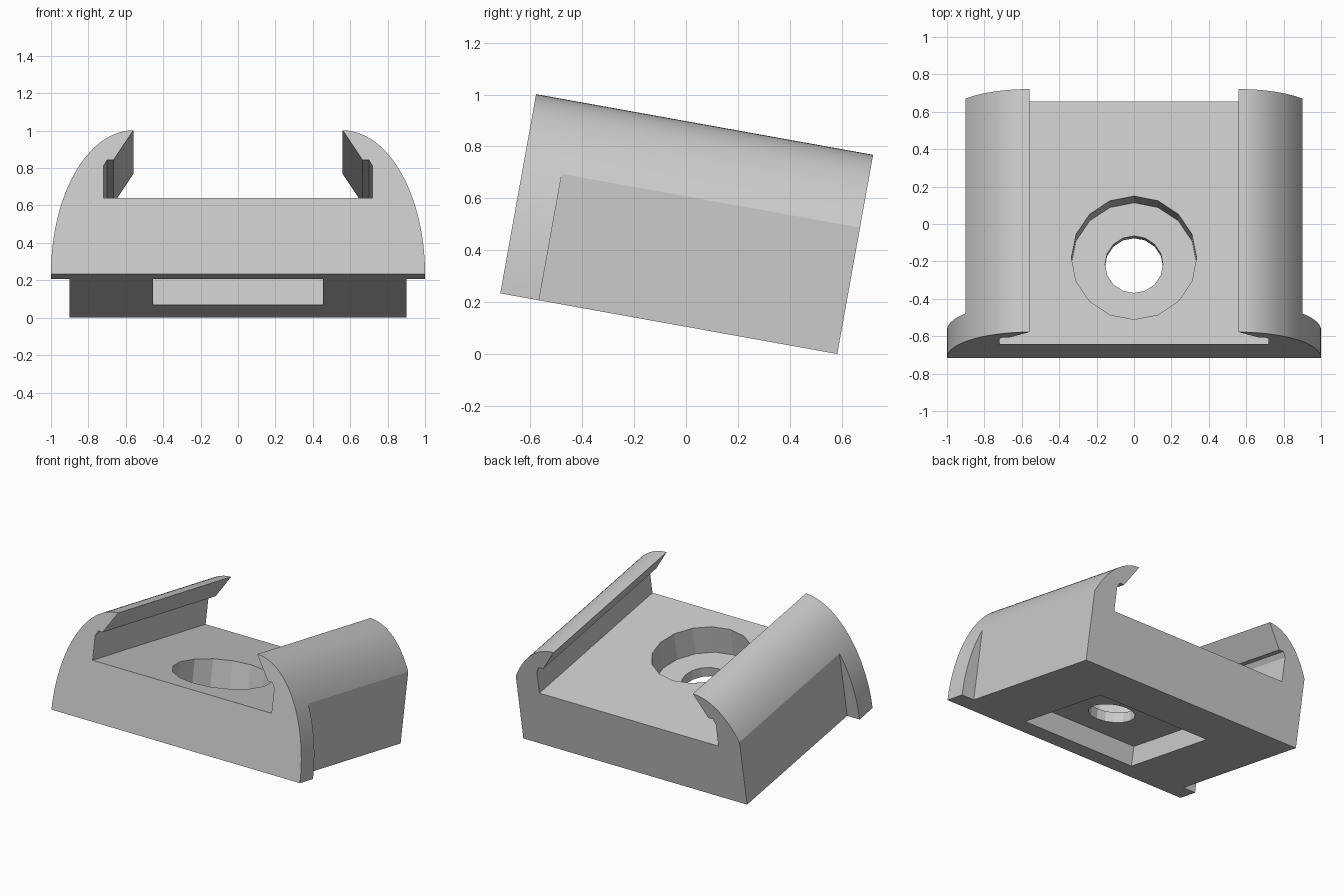
import bpy, bmesh, math
from mathutils import Matrix, Vector

cube = bpy.data.objects.get("Cube")
if cube:
    bpy.data.objects.remove(cube, do_unlink=True)

LENGTH, FLANGE, BODY_X = 1.32, 0.152, 0.9
TILT = math.radians(-10.2)

grey = bpy.data.materials.new("plain grey")
grey.use_nodes = True
colour = (0.6, 0.6, 0.6, 1)
grey.diffuse_color = colour
grey.node_tree.nodes["Principled BSDF"].inputs["Base Color"].default_value = colour


def make_object(name, bm):
    bmesh.ops.recalc_face_normals(bm, faces=bm.faces)
    mesh = bpy.data.meshes.new(name)
    bm.to_mesh(mesh)
    bm.free()
    mesh.materials.append(grey)
    obj = bpy.data.objects.new(name, mesh)
    bpy.context.collection.objects.link(obj)
    return obj


# Cross-section: elliptical outer side, then the pointed lip and undercut channel
clip = math.acos((BODY_X - 0.56) / 0.44)
angles = sorted([math.radians(90 * i / 24) for i in range(25)] + [clip])
half = [(0.56 + 0.44 * math.cos(a), 0.78 * math.sin(a)) for a in angles]
half += [(0.665, 0.62), (0.70, 0.62), (0.72, 0.585), (0.72, 0.412)]
profile = half + [(-x, z) for x, z in reversed(half)]

# Body and wider front flange, lofted as one solid
bm = bmesh.new()
rings = []
for y, limit in ((0, 1), (FLANGE, 1), (FLANGE, BODY_X), (LENGTH, BODY_X)):
    rings.append([bm.verts.new((max(-limit, min(limit, x)), y, z)) for x, z in profile])
count = len(profile)
for a, b in zip(rings, rings[1:]):
    for i in range(count):
        j = (i + 1) % count
        bm.faces.new((a[i], a[j], b[j], b[i]))
bm.faces.new(rings[0])
bm.faces.new(rings[-1])
bmesh.ops.remove_doubles(bm, verts=bm.verts, dist=1e-5)
body = make_object("mounting_clip_body", bm)


def cylinder(name, radius, z0, z1):
    bm = bmesh.new()
    place = Matrix.Translation((0, 0.47, (z0 + z1) / 2)) @ Matrix.Rotation(math.pi / 2, 4, "Z")
    bmesh.ops.create_cone(bm, cap_ends=True, segments=16, radius1=radius,
                          radius2=radius, depth=z1 - z0, matrix=place)
    return make_object(name, bm)


def box(name, low, high):
    low, high = Vector(low), Vector(high)
    bm = bmesh.new()
    bmesh.ops.create_cube(bm, size=1)
    bmesh.ops.scale(bm, vec=high - low, verts=bm.verts)
    bmesh.ops.translate(bm, vec=(low + high) / 2, verts=bm.verts)
    return make_object(name, bm)


# Counterbore, screw hole and underside pocket
cutters = [
    cylinder("counterbore_cutter", 0.335, 0.21, 0.6),
    cylinder("screw_hole_cutter", 0.155, -0.1, 0.5),
    box("pocket_cutter", (-0.455, 0.15, -0.1), (0.455, 0.93, 0.14)),
]
bpy.ops.object.select_all(action="DESELECT")
bpy.context.view_layer.objects.active = body
body.select_set(True)
for cutter in cutters:
    cutter.hide_render = True
    mod = body.modifiers.new(cutter.name, "BOOLEAN")
    mod.operation = "DIFFERENCE"
    mod.solver = "EXACT"
    mod.object = cutter
    bpy.ops.object.modifier_apply(modifier=mod.name)
    bpy.data.objects.remove(cutter, do_unlink=True)

# Tilt the clip so its back lower edge rests on the ground
body.data.transform(Matrix.Translation((0, -0.716, LENGTH * math.sin(-TILT)))
                    @ Matrix.Rotation(TILT, 4, "X"))
bpy.ops.object.shade_smooth_by_angle(angle=math.radians(20))
